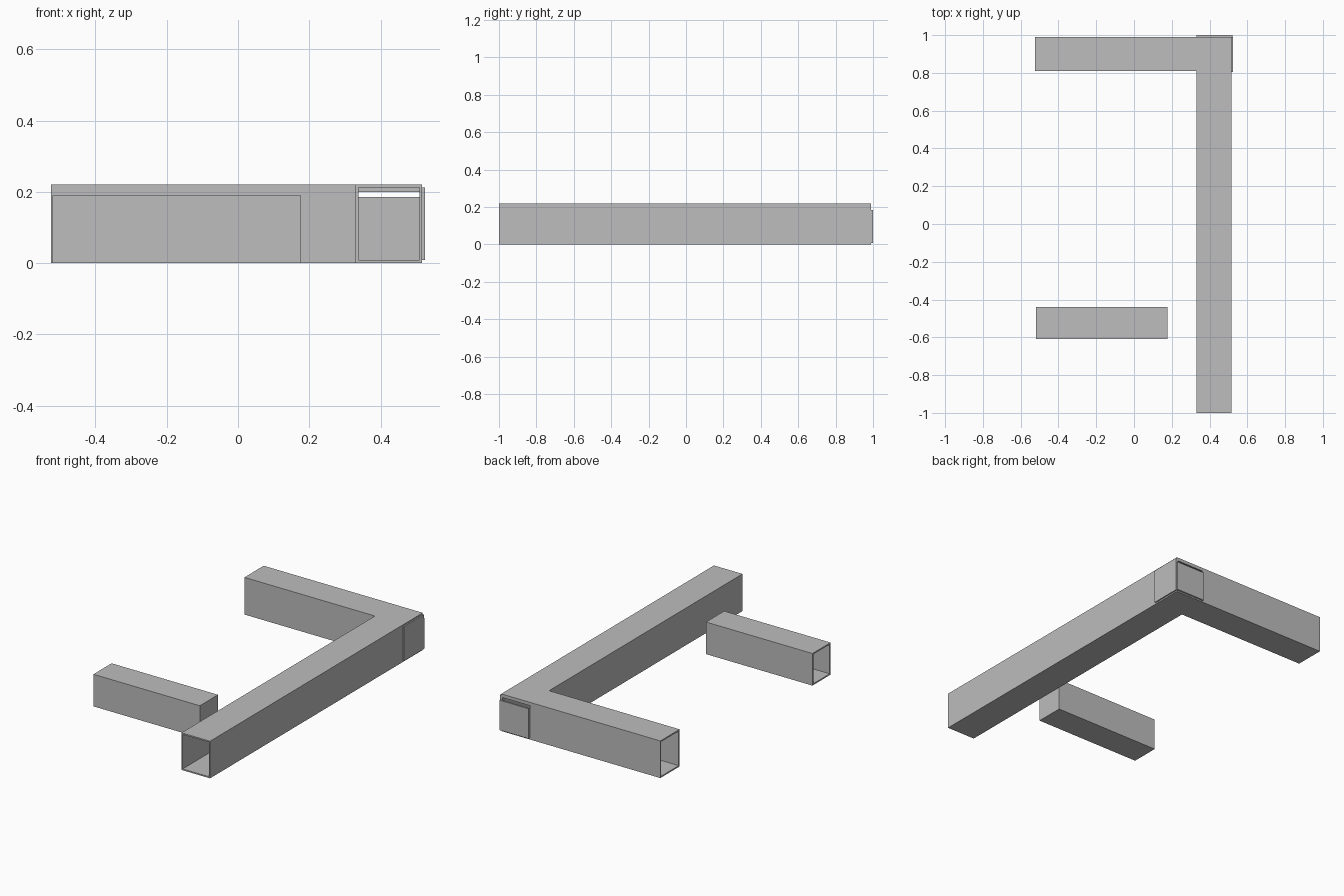
import bpy
import bmesh

if "Cube" in bpy.data.objects:
    bpy.data.objects.remove(bpy.data.objects["Cube"])

metal = bpy.data.materials.new("duct_grey")
metal.diffuse_color = (0.51, 0.51, 0.51, 1)
metal.use_nodes = True
metal.node_tree.nodes["Principled BSDF"].inputs["Base Color"].default_value = metal.diffuse_color

T = 0.008  # sheet thickness


def panels(name, boxes):
    """One object made of boxes given as (x0, x1, y0, y1, z0, z1)."""
    bm = bmesh.new()
    for x0, x1, y0, y1, z0, z1 in boxes:
        verts = bmesh.ops.create_cube(bm, size=1)["verts"]
        for v in verts:
            v.co.x = x1 if v.co.x > 0 else x0
            v.co.y = y1 if v.co.y > 0 else y0
            v.co.z = z1 if v.co.z > 0 else z0
    mesh = bpy.data.meshes.new(name)
    bm.to_mesh(mesh)
    bm.free()
    mesh.materials.append(metal)
    obj = bpy.data.objects.new(name, mesh)
    bpy.context.collection.objects.link(obj)
    return obj


X0, X1 = -0.525, 0.525     # overall width
XL, XR = 0.33, 0.517       # long duct
YB0, YB1 = 0.81, 0.99      # back branch
H = 0.22

# Long duct: floor, roof and side walls; the left wall stops at the branch
panels("long_duct_floor", [(XL, XR, -1, YB1, 0, T)])
panels("long_duct_roof", [(XL, XR, -1, YB1, H - T, H)])
panels("long_duct_walls", [
    (XL, XL + T, -1, YB0 + T, T, H - T),
    (XR - T, XR, -1, YB0, T, H - T),
])

# Back branch, open at its left end and into the corner
panels("branch_duct_floor", [(X0, XL, YB0, YB1, 0, T)])
panels("branch_duct_roof", [(X0, XL, YB0, YB1, H - T, H)])
panels("branch_duct_walls", [
    (X0, XL, YB0, YB0 + T, T, H - T),
    (X0, XL, YB1 - T, YB1, T, H - T),
])

# Corner cover plates; the back one leaves a slot below the roof
panels("corner_side_plate", [(XR - T, X1, YB0 - 0.005, YB1, T, H - T)])
panels("corner_back_plate", [(XL, X1 - 0.004, YB1, 1.0, T, 0.185)])
panels("corner_roof_lip", [(XL, XR, YB1 - T, YB1, 0.20, H - T)])

# Separate short duct, open on the left and capped on the right
SX0, SX1, SY0, SY1, SH = -0.52, 0.177, -0.61, -0.44, 0.19
panels("short_duct_floor", [(SX0, SX1, SY0, SY1, 0, T)])
panels("short_duct_roof", [(SX0, SX1, SY0, SY1, SH - T, SH)])
panels("short_duct_walls", [
    (SX0, SX1, SY0, SY0 + T, T, SH - T),
    (SX0, SX1, SY1 - T, SY1, T, SH - T),
])
panels("short_duct_end_cap", [(SX1 - T, SX1, SY0 + T, SY1 - T, T, SH - T)])
